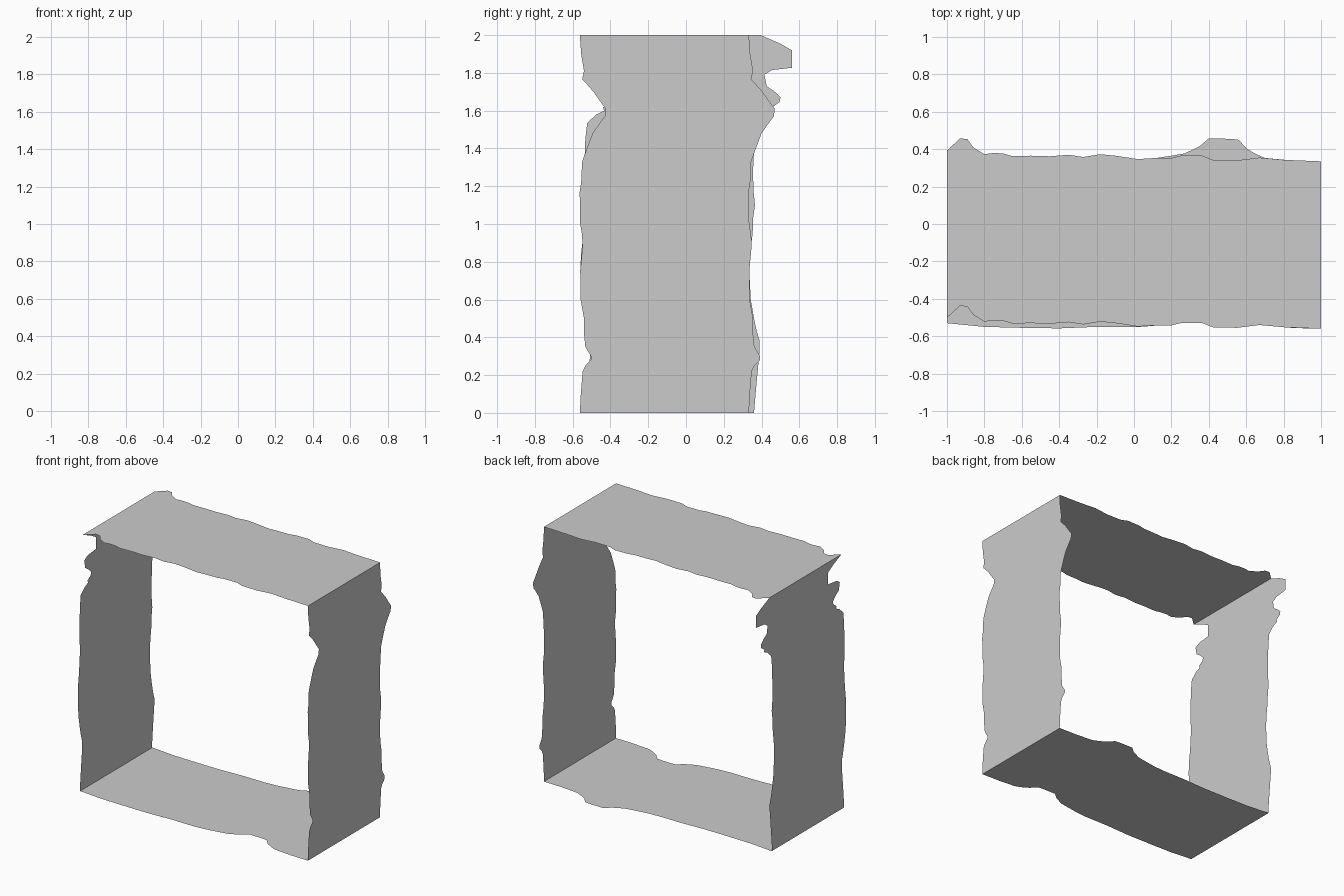
import bpy, bmesh

DEPTH = 0.895  # every wall is a ragged front edge swept straight back along y

# Front edges as (position along wall, y)
LEFT = [(0, -.535), (.12, -.525), (.28, -.51), (.33, -.505), (.38, -.505), (.43, -.52),
        (.5, -.535), (.6, -.552), (.75, -.56), (.85, -.555), (.95, -.542), (1.03, -.54),
        (1.1, -.53), (1.18, -.538), (1.28, -.54), (1.37, -.536), (1.45, -.533),
        (1.535, -.523), (1.58, -.475), (1.6, -.432), (1.617, -.44), (1.645, -.4),
        (1.67, -.395), (1.7, -.425), (1.73, -.468), (1.79, -.48), (1.815, -.44),
        (1.827, -.335), (1.92, -.335), (1.957, -.4), (2, -.5)]
RIGHT = [(0, -.562), (.1, -.557), (.22, -.547), (.25, -.533), (.28, -.503), (.3, -.503),
         (.35, -.533), (.42, -.54), (.5, -.54), (.6, -.558), (.75, -.56), (.88, -.548),
         (.94, -.55), (1.0, -.56), (1.17, -.563), (1.22, -.555), (1.33, -.55),
         (1.4, -.525), (1.48, -.495), (1.53, -.46), (1.57, -.43), (1.61, -.425),
         (1.65, -.455), (1.7, -.49), (1.74, -.525), (1.765, -.55), (1.81, -.54),
         (1.9, -.555), (2, -.562)]
BOTTOM = [(-1, -.53), (-.9, -.54), (-.8, -.55), (-.6, -.555), (-.4, -.558), (-.2, -.55),
          (0, -.552), (.1, -.545), (.2, -.53), (.27, -.518), (.35, -.48), (.4, -.437),
          (.52, -.44), (.56, -.445), (.6, -.49), (.65, -.52), (.7, -.542), (.85, -.556), (1, -.56)]
TOP = [(-1, -.502), (-.96, -.465), (-.93, -.437), (-.89, -.442), (-.86, -.485), (-.8, -.522),
       (-.75, -.515), (-.7, -.518), (-.65, -.532), (-.55, -.53), (-.45, -.533), (-.35, -.525),
       (-.27, -.537), (-.18, -.522), (-.1, -.53), (.02, -.548), (.1, -.543), (.2, -.542),
       (.25, -.53), (.36, -.528), (.42, -.552), (.55, -.555), (.67, -.54), (.8, -.552), (1, -.56)]


def wall(name, edge, place, flip):
    """Sweep a ragged edge back by DEPTH; place maps (t, y) to a 3D point."""
    bm = bmesh.new()
    rows = [[bm.verts.new(place(t, y)) for y in (y0, y0 + DEPTH)] for t, y0 in edge]
    for a, b in zip(rows, rows[1:]):
        loop = [a[0], b[0], b[1], a[1]]
        bm.faces.new(loop[::-1] if flip else loop)
    mesh = bpy.data.meshes.new(name)
    bm.to_mesh(mesh)
    bm.free()
    bpy.context.collection.objects.link(bpy.data.objects.new(name, mesh))


# Four thin sheets forming an open square frame, normals outward
wall("left_wall", LEFT, lambda t, y: (-1, y, t), False)
wall("right_wall", RIGHT, lambda t, y: (1, y, t), True)
wall("floor_sheet", BOTTOM, lambda t, y: (t, y, 0), True)
wall("ceiling_sheet", TOP, lambda t, y: (t, y, 2), False)
